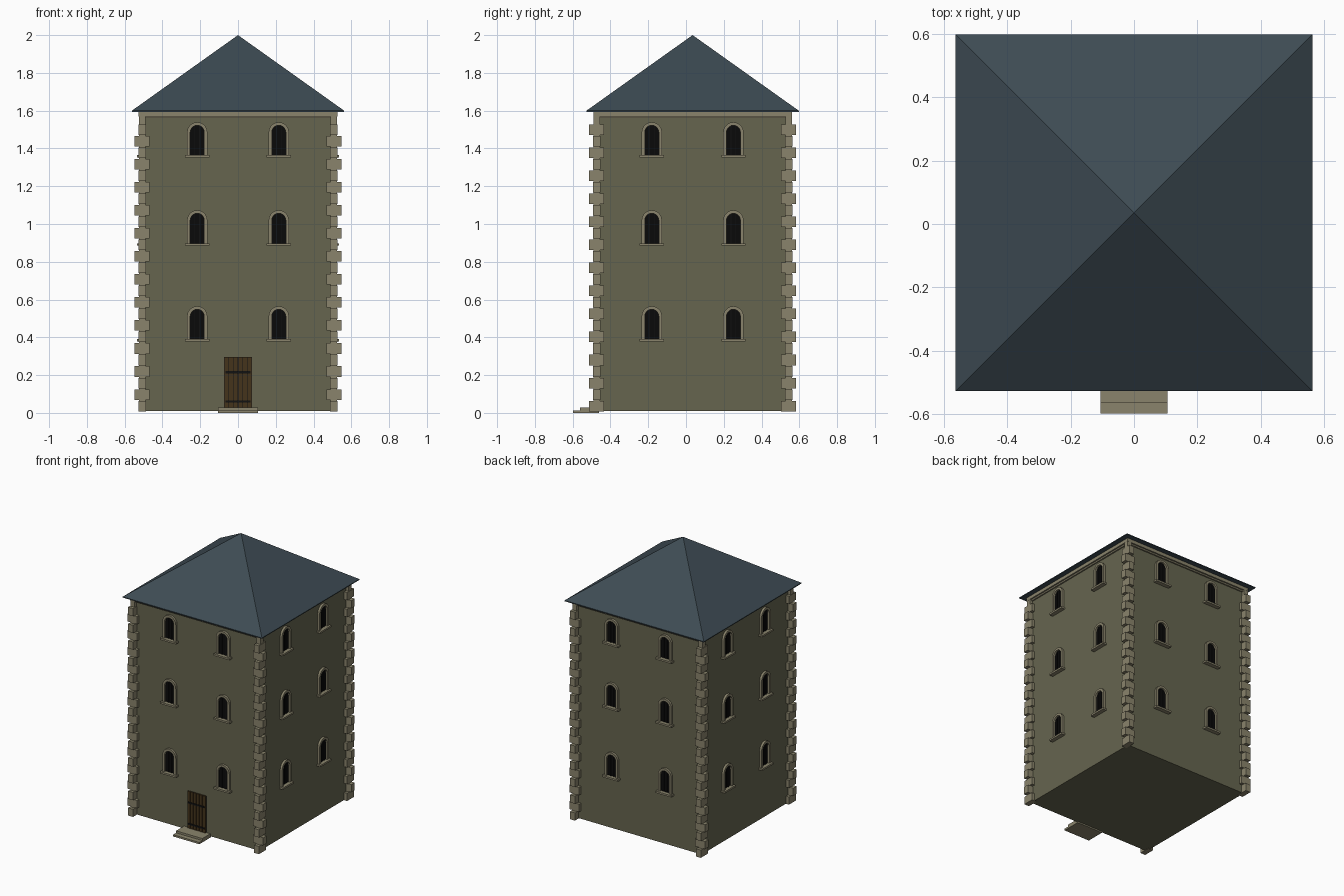
import bpy, bmesh, math
from mathutils import Matrix, Vector

old = bpy.data.objects.get("Cube")
if old:
    bpy.data.objects.remove(old, do_unlink=True)

CY = 0.035      # tower centre in y
HALF = 0.505    # half width of the walls
SIDES = ["front", "left", "back", "right"]


def material(name, r, g, b):
    m = bpy.data.materials.new(name)
    m.use_nodes = True
    m.diffuse_color = (r, g, b, 1)
    bsdf = m.node_tree.nodes["Principled BSDF"]
    bsdf.inputs["Base Color"].default_value = (r, g, b, 1)
    bsdf.inputs["Roughness"].default_value = 0.9
    return m


PLASTER = material("olive plaster", 0.133, 0.130, 0.078)
STONE = material("pale stone", 0.254, 0.231, 0.150)
SLATE = material("blue slate", 0.047, 0.070, 0.087)
WOOD = material("dark wood", 0.058, 0.033, 0.011)
IRON = material("black iron", 0.006, 0.006, 0.006)
GLASS = material("dark opening", 0.003, 0.003, 0.003)


def finish(name, bm, mat, side=0):
    """Turn a mesh built around the tower axis into an object on one side."""
    turn = Matrix.Translation((0, CY, 0)) @ Matrix.Rotation(side * math.pi / 2, 4, 'Z')
    bmesh.ops.transform(bm, matrix=turn, verts=bm.verts)
    bmesh.ops.recalc_face_normals(bm, faces=bm.faces)
    mesh = bpy.data.meshes.new(name)
    bm.to_mesh(mesh)
    bm.free()
    mesh.materials.append(mat)
    ob = bpy.data.objects.new(name, mesh)
    bpy.context.collection.objects.link(ob)
    return ob


def box(bm, x0, x1, y0, y1, z0, z1):
    size = Matrix.Diagonal((x1 - x0, y1 - y0, z1 - z0, 1))
    mid = Matrix.Translation(((x0 + x1) / 2, (y0 + y1) / 2, (z0 + z1) / 2))
    bmesh.ops.create_cube(bm, size=1, matrix=mid @ size)


def square(bm, half, z0, z1):
    box(bm, -half, half, -half, half, z0, z1)


def arch(x, z, radius, spring, y):
    """Points of a round-headed outline, from one foot to the other."""
    pts = [Vector((x + radius, y, z))]
    for i in range(11):
        a = math.pi * i / 10
        pts.append(Vector((x + radius * math.cos(a), y, z + spring + radius * math.sin(a))))
    pts.append(Vector((x - radius, y, z)))
    return pts


# Walls and eaves cornice
bm = bmesh.new()
square(bm, HALF, 0.01, 1.58)
finish("walls", bm, PLASTER)
bm = bmesh.new()
square(bm, 0.515, 1.56, 1.57)
square(bm, 0.526, 1.57, 1.597)
finish("cornice", bm, STONE)

# Pyramid roof on a thin edge
bm = bmesh.new()
ROOF = 0.562
low, high = [[bm.verts.new((sx * ROOF, sy * ROOF, z))
              for sx, sy in ((-1, -1), (1, -1), (1, 1), (-1, 1))] for z in (1.594, 1.6)]
apex = bm.verts.new((0, 0, 2))
bm.faces.new(low)
for i in range(4):
    j = (i + 1) % 4
    bm.faces.new((low[i], low[j], high[j], high[i]))
    bm.faces.new((high[i], high[j], apex))
finish("roof", bm, SLATE)

# Corner stones, alternating long and short
for sx, sy, name in ((-1, -1, "front_right"), (1, -1, "front_left"),
                     (1, 1, "back_left"), (-1, 1, "back_right")):
    bm = bmesh.new()
    for i in range(25):
        hx, hy = (0.04, 0.02) if i % 2 else (0.02, 0.04)
        cx, cy, cz = sx * 0.508, sy * 0.508, 0.036 + i * 0.061
        box(bm, cx - hx, cx + hx, cy - hy, cy + hy, cz - 0.028, cz + 0.028)
    # Mortar core between the stones
    box(bm, sx * 0.508 - 0.017, sx * 0.508 + 0.017, sy * 0.508 - 0.017, sy * 0.508 + 0.017, 0.012, 1.57)
    finish(name + "_corner_stones", bm, STONE)

# Windows on all four sides
SPRING = 0.134
for side, name in enumerate(SIDES):
    frames, sills, panes, bars = [bmesh.new() for _ in range(4)]
    for z in (0.377, 0.885, 1.351):
        for x in (-0.216, 0.216):
            face, back = -HALF - 0.016, -HALF + 0.01
            rings = [[frames.verts.new(p) for p in arch(x, z, r, SPRING, y)]
                     for r, y in ((0.054, back), (0.054, face), (0.037, face), (0.037, back))]
            for k in range(4):
                a, b = rings[k], rings[(k + 1) % 4]
                for i in range(len(a) - 1):
                    frames.faces.new((a[i], a[i + 1], b[i + 1], b[i]))
            panes.faces.new([panes.verts.new(p)
                             for p in arch(x, z, 0.038, SPRING, -HALF - 0.002)])
            box(sills, x - 0.064, x + 0.064, -HALF - 0.03, -HALF + 0.01, z, z + 0.013)
            for dx in (-0.0125, 0.0125):
                box(bars, x + dx - 0.002, x + dx + 0.002, -HALF - 0.006, -HALF,
                    z + 0.01, z + SPRING + 0.033)
    finish(name + "_window_frames", frames, STONE, side)
    finish(name + "_window_sills", sills, STONE, side)
    finish(name + "_window_openings", panes, GLASS, side)
    finish(name + "_window_bars", bars, IRON, side)

# Plank door with iron straps
bm = bmesh.new()
box(bm, -0.074, 0.074, -HALF - 0.004, -HALF + 0.01, 0.02, 0.296)
finish("door_backing", bm, IRON)
bm = bmesh.new()
PLANK = 0.148 / 6
for i in range(6):
    x = -0.074 + i * PLANK
    box(bm, x + 0.0015, x + PLANK - 0.0015, -HALF - 0.011, -HALF, 0.025, 0.296)
finish("door_planks", bm, WOOD)
bm = bmesh.new()
for z in (0.06, 0.215):
    box(bm, -0.066, 0.066, -HALF - 0.015, -HALF, z - 0.006, z + 0.006)
finish("door_straps", bm, IRON)

# Doorstep
bm = bmesh.new()
box(bm, -0.106, 0.106, -0.632, -HALF + 0.01, 0, 0.013)
box(bm, -0.106, 0.106, -0.597, -HALF + 0.01, 0.013, 0.028)
finish("door_steps", bm, STONE)
